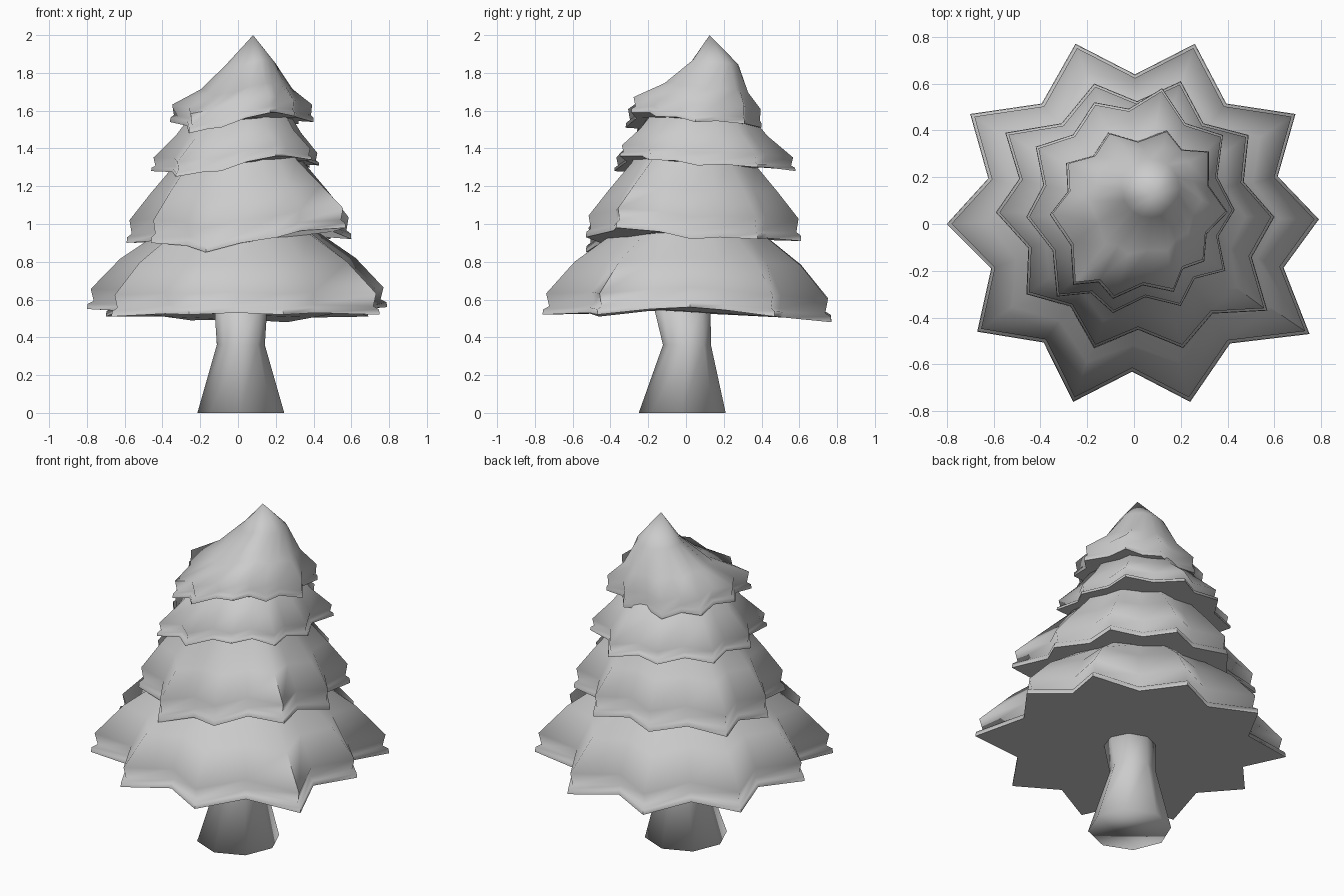
import bpy, bmesh, math
from mathutils import Vector

cube = bpy.data.objects.get("Cube")
if cube:
    bpy.data.objects.remove(cube, do_unlink=True)

grey = bpy.data.materials.new("plain grey")
grey.use_nodes = True
COLOUR = (0.6, 0.6, 0.6, 1)
grey.diffuse_color = COLOUR
grey.node_tree.nodes["Principled BSDF"].inputs["Base Color"].default_value = COLOUR


def loft(name, rings, smooth, apex=None):
    """Join closed rings of points, capping the bottom and the top or apex."""
    bm = bmesh.new()
    loops = [[bm.verts.new(p) for p in ring] for ring in rings]
    n = len(loops[0])
    for low, high in zip(loops, loops[1:]):
        for i in range(n):
            j = (i + 1) % n
            bm.faces.new((low[i], low[j], high[j], high[i]))
    bm.faces.new(loops[0][::-1])
    if apex:
        tip = bm.verts.new(apex)
        for i in range(n):
            bm.faces.new((loops[-1][i], loops[-1][(i + 1) % n], tip))
    else:
        bm.faces.new(loops[-1])
    bmesh.ops.recalc_face_normals(bm, faces=bm.faces)
    mesh = bpy.data.meshes.new(name)
    bm.to_mesh(mesh)
    bm.free()
    mesh.materials.append(grey)
    obj = bpy.data.objects.new(name, mesh)
    bpy.context.collection.objects.link(obj)
    bpy.ops.object.select_all(action='DESELECT')
    obj.select_set(True)
    bpy.context.view_layer.objects.active = obj
    bpy.ops.object.shade_smooth_by_angle(angle=math.radians(smooth))


def star(tips, heights, notch, centre):
    """Outline of the skirt: each tip followed by the notch next to it."""
    points = []
    for i, (x, y) in enumerate(tips):
        j = (i + 1) % len(tips)
        a = Vector((x, y, heights[i]))
        b = Vector((*tips[j], heights[j]))
        mid = (a + b) / 2
        flat = Vector((*centre, mid.z))
        points += [a, flat + (mid - flat) * notch + Vector((0, 0, 0.01))]
    return points


def tier(name, tips, heights, notch, base, top, top_z, steps, apex=None):
    """Star-edged skirt; steps give (inset, rise) of each ring above the hem."""
    hem = star(tips, heights, notch, base)
    rings = [hem]
    mean = sum((p.xy - Vector(base)).length for p in hem) / len(hem)
    # a thin lip at the hem, then a body that bulges out over it
    for inset, rise in [(0.005, 0.05), (0.045, 0.08), (0.025, 0.2)] + steps:
        ring = []
        for p in hem:
            out = p.xy - Vector(base)
            # the star softens into a round as it climbs
            round_off = out.normalized() * mean
            soften = min(1, max(0, inset - 0.05) * 1.6)
            flat = out.lerp(round_off, soften) * (1 - inset)
            shift = Vector(base).lerp(Vector(top), inset)
            z = p.z + (top_z - p.z) * rise
            ring.append(Vector((*(shift + flat), z)))
        rings.append(ring)
    loft(name, rings, 75, apex)


# Trunk: pinched below the branches and flared at the foot
def trunk_ring(cx, cy, rx, ry, z):
    return [(cx + rx * math.cos(a), cy + ry * math.sin(a), z)
            for a in (math.tau * i / 8 for i in range(8))]


loft("trunk", [trunk_ring(0.015, -0.02, 0.23, 0.23, 0),
               trunk_ring(0.015, 0.005, 0.127, 0.127, 0.36),
               trunk_ring(0.015, -0.02, 0.14, 0.15, 0.56)], 130)

# Branch tiers from the bottom up, tips listed anticlockwise from +x
tier("lowest_branches",
     [(.79, .02), (.69, .47), (.26, .77), (-.25, .77), (-.7, .47),
      (-.8, 0), (-.67, -.46), (-.26, -.76), (.24, -.76), (.75, -.47)],
     [.56, .51, .48, .49, .51, .55, .51, .52, .52, .52],
     0.83, (0, 0), (0.01, 0.03), 1.08,
     [(0.2, 0.5), (0.45, 0.77), (0.58, 1)])
tier("lower_middle_branches",
     [(.6, .03), (.49, .38), (.2, .61), (-.17, .6), (-.55, .39),
      (-.59, .05), (-.46, -.3), (-.17, -.53), (.21, -.53), (.57, -.37)],
     [.92, .92, .91, .91, .9, .9, .9, .85, .93, .98],
     0.86, (0, 0.03), (0.02, 0.04), 1.5,
     [(0.2, 0.44), (0.4, 0.69), (0.55, 1)])
tier("upper_middle_branches",
     [(.43, .06), (.38, .38), (.12, .58), (-.17, .52), (-.42, .33),
      (-.46, .03), (-.33, -.31), (-.09, -.38), (.2, -.35), (.39, -.2)],
     [1.31, 1.3, 1.28, 1.29, 1.29, 1.28, 1.25, 1.28, 1.36, 1.34],
     0.88, (0, 0.07), (0.04, 0.06), 1.64,
     [(0.25, 0.52), (0.5, 1)])
tier("top_branches",
     [(.4, .05), (.32, .31), (.14, .4), (-.11, .39), (-.29, .26),
      (-.36, .04), (-.26, -.26), (-.09, -.32), (.17, -.29), (.3, -.16)],
     [1.54, 1.53, 1.51, 1.5, 1.52, 1.54, 1.48, 1.51, 1.59, 1.57],
     0.88, (0.02, 0.05), (0.1, 0.21), 2.0,
     [(0.34, 0.38), (0.64, 0.68)], (0.08, 0.125, 2.0))
